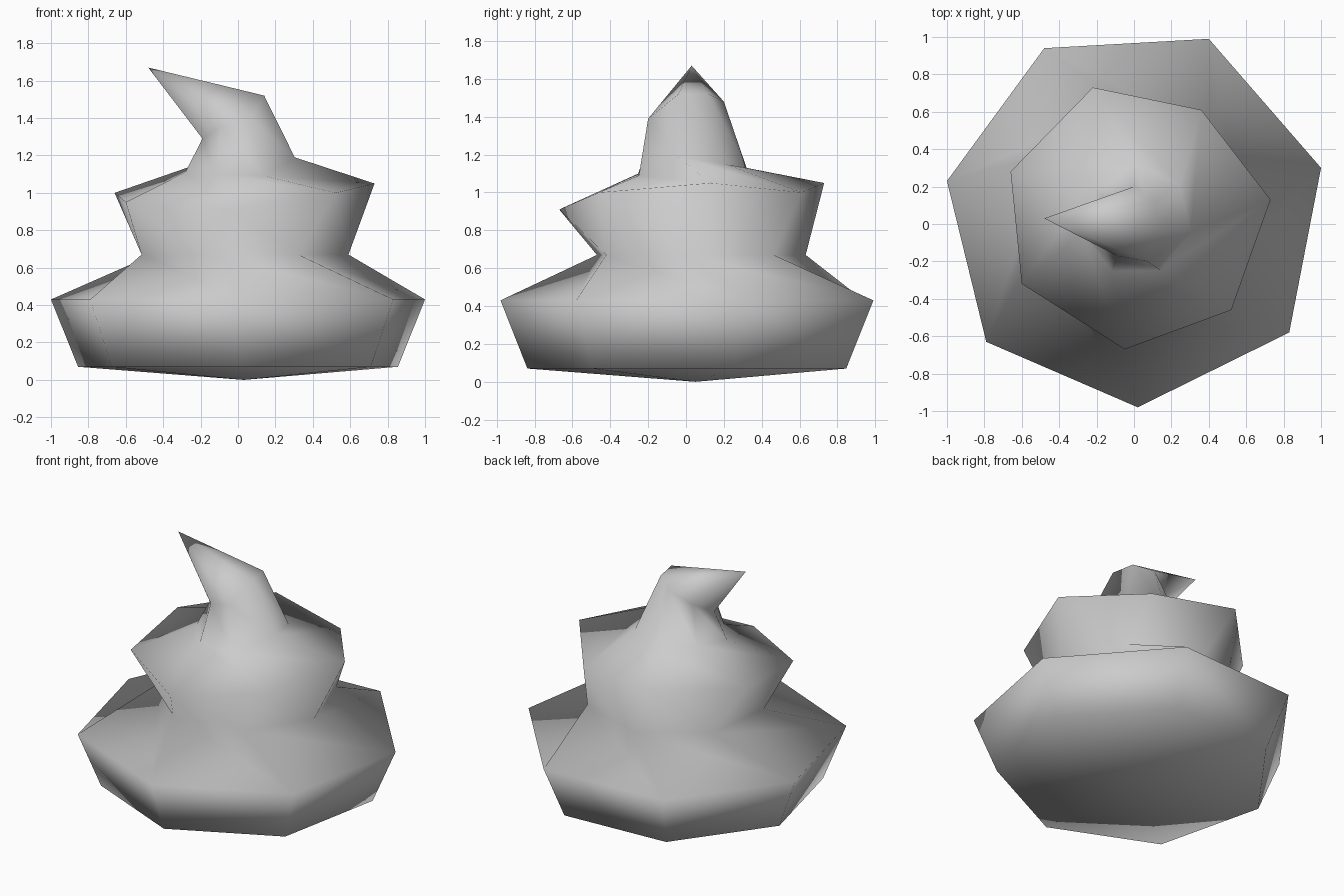
import bpy
import bmesh
from math import cos, sin, radians, tau

SIDES = 7

cube = bpy.data.objects.get("Cube")
if cube:
    bpy.data.objects.remove(cube, do_unlink=True)


def make_material(name, colour):
    mat = bpy.data.materials.new(name)
    mat.use_nodes = True
    mat.diffuse_color = colour
    mat.node_tree.nodes["Principled BSDF"].inputs["Base Color"].default_value = colour
    return mat


def regular_outline(centre_x, centre_y, radius, start):
    """Corners of an even seven-sided outline."""
    angles = [radians(start) + tau * i / SIDES for i in range(SIDES)]
    return [(centre_x + radius * cos(a), centre_y + radius * sin(a)) for a in angles]


def make_ring(bm, outline, heights, scale=1):
    """Ring of vertices from an outline, one height for each corner."""
    return [bm.verts.new((x * scale, y * scale, z))
            for (x, y), z in zip(outline, heights)]


def bridge(bm, lower, upper):
    """Join two rings with triangles that all lean the same way round."""
    for i in range(SIDES):
        j = (i + 1) % SIDES
        bm.faces.new((lower[i], lower[j], upper[i]))
        bm.faces.new((lower[j], upper[j], upper[i]))


def cap(bm, ring, point, flip=False):
    apex = bm.verts.new(point)
    for i in range(SIDES):
        a, b = ring[i], ring[(i + 1) % SIDES]
        bm.faces.new((b, a, apex) if flip else (a, b, apex))


# Uneven outlines, counter-clockwise from the front
LOWER_TIER = [(0.02, -0.98), (0.83, -0.58), (1, 0.3), (0.4, 0.99),
              (-0.48, 0.94), (-1, 0.23), (-0.79, -0.63)]
UPPER_TIER = [(-0.05, -0.67), (0.52, -0.46), (0.73, 0.13), (0.36, 0.61),
              (-0.22, 0.73), (-0.66, 0.28), (-0.6, -0.32)]
CURL_BASE = [(-0.09, -0.17), (0.07, -0.2), (0.14, -0.04), (0.11, 0.12),
             (0, 0.2), (-0.14, 0.12), (-0.19, -0.04)]
WAIST = regular_outline(0.025, 0.065, 0.57, -110)
NECK = regular_outline(0.01, 0.02, 0.3, -115)

# Heights of the uneven rings
UPPER_HEIGHTS = [0.91, 1, 1.05, 1, 1.05, 1, 0.95]
NECK_HEIGHTS = [1.1, 1.09, 1.19, 1.15, 1.13, 1.15, 1.11]
CURL_HEIGHTS = [1.35, 1.39, 1.52, 1.52, 1.48, 1.38, 1.29]

# Stack the rings from the ground to the curled tip
bm = bmesh.new()
rings = [
    make_ring(bm, LOWER_TIER, [0.07] * SIDES, scale=0.855),
    make_ring(bm, LOWER_TIER, [0.43] * SIDES),
    make_ring(bm, WAIST, [0.67] * SIDES),
    make_ring(bm, UPPER_TIER, UPPER_HEIGHTS),
    make_ring(bm, NECK, NECK_HEIGHTS),
    make_ring(bm, CURL_BASE, CURL_HEIGHTS),
]
for lower, upper in zip(rings, rings[1:]):
    bridge(bm, lower, upper)
cap(bm, rings[0], (0.03, 0.05, 0), flip=True)
cap(bm, rings[-1], (-0.48, 0.03, 1.67))
bmesh.ops.recalc_face_normals(bm, faces=bm.faces)

# Smooth shading over the whole swirl
for face in bm.faces:
    face.smooth = True
mesh = bpy.data.meshes.new("swirl")
bm.to_mesh(mesh)
bm.free()
mesh.materials.append(make_material("light_grey", (0.6, 0.6, 0.6, 1)))
swirl = bpy.data.objects.new("swirl", mesh)
bpy.context.collection.objects.link(swirl)
